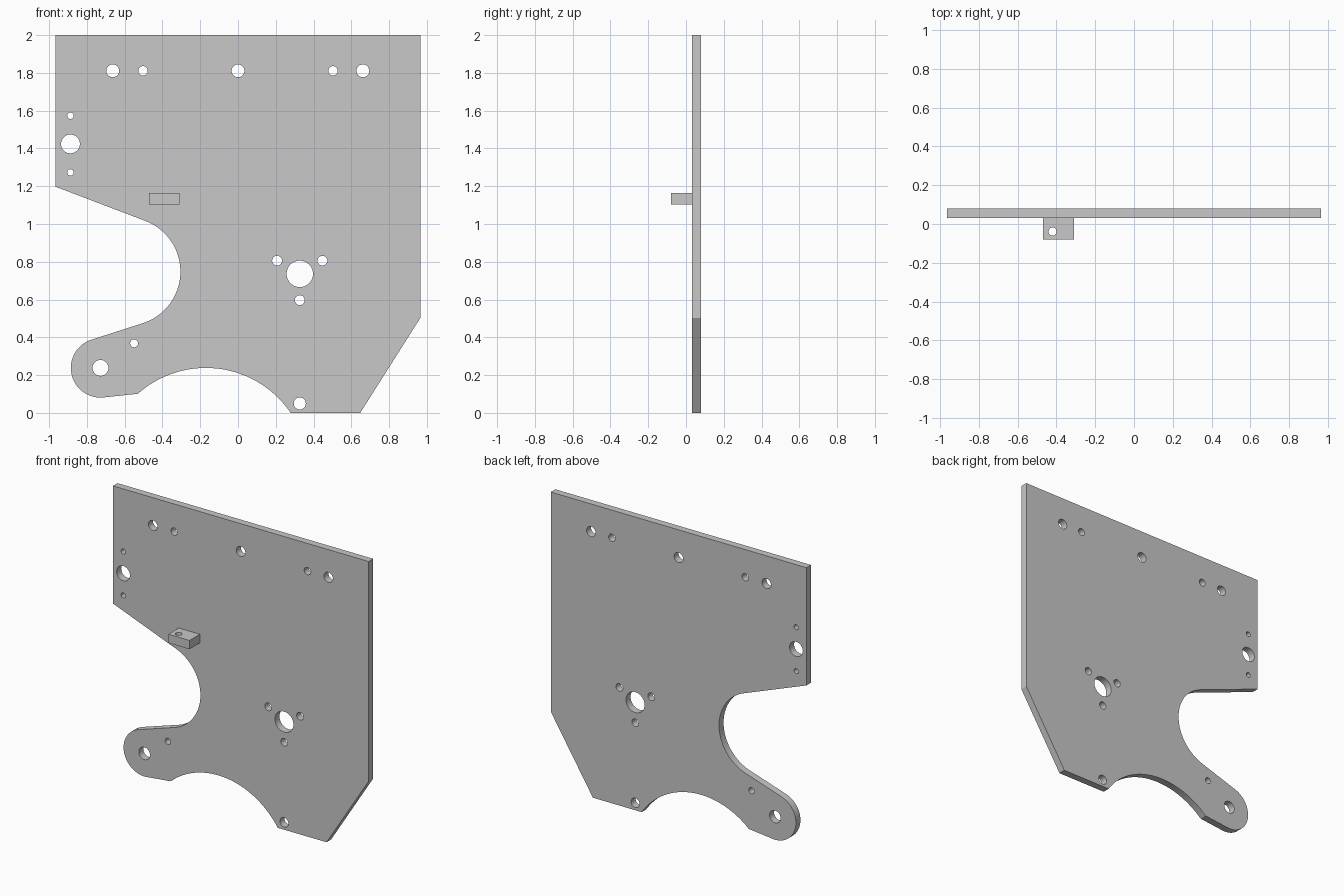
import bpy, bmesh
from math import radians, cos, sin
from mathutils import Matrix

cube = bpy.data.objects.get("Cube")
if cube:
    bpy.data.objects.remove(cube, do_unlink=True)

grey = bpy.data.materials.new("light_grey")
grey.use_nodes = True
grey.diffuse_color = (0.578, 0.578, 0.578, 1)
grey.node_tree.nodes["Principled BSDF"].inputs["Base Color"].default_value = grey.diffuse_color


def arc(cx, cy, r, start, end, steps=32):
    """Points along an arc, angles in degrees."""
    angles = [radians(start + (end - start) * i / steps) for i in range(steps + 1)]
    return [(cx + r * cos(a), cy + r * sin(a)) for a in angles]


def pierced_sheet(name, outline, holes, thickness, matrix):
    """Extrude a flat outline with round holes, centred on its own plane."""
    curve = bpy.data.curves.new(name + "_profile", 'CURVE')
    curve.dimensions = '2D'
    curve.fill_mode = 'BOTH'
    curve.extrude = thickness / 2
    for loop in [outline] + [arc(x, y, r, 0, 360)[:-1] for x, y, r in holes]:
        spline = curve.splines.new('POLY')
        spline.points.add(len(loop) - 1)
        for point, (x, y) in zip(spline.points, loop):
            point.co = (x, y, 0, 1)
        spline.use_cyclic_u = True
    helper = bpy.data.objects.new(name + "_profile", curve)
    bpy.context.collection.objects.link(helper)
    bpy.context.view_layer.update()
    evaluated = helper.evaluated_get(bpy.context.evaluated_depsgraph_get())
    mesh = bpy.data.meshes.new_from_object(evaluated)
    bpy.data.objects.remove(helper, do_unlink=True)
    bm = bmesh.new()
    bm.from_mesh(mesh)
    bmesh.ops.remove_doubles(bm, verts=bm.verts, dist=0.0001)
    bmesh.ops.transform(bm, matrix=matrix, verts=bm.verts)
    bmesh.ops.recalc_face_normals(bm, faces=bm.faces)
    bm.to_mesh(mesh)
    bm.free()
    mesh.materials.clear()
    mesh.materials.append(grey)
    obj = bpy.data.objects.new(name, mesh)
    bpy.context.collection.objects.link(obj)
    bpy.ops.object.select_all(action='DESELECT')
    obj.select_set(True)
    bpy.context.view_layer.objects.active = obj
    bpy.ops.object.shade_smooth_by_angle(angle=radians(30))


# Side plate: straight corners, bottom arch, rounded arm and round bay
outline = [(-0.965, 2), (0.965, 2), (0.965, 0.502), (0.647, 0)]
outline += arc(-0.17, -0.304, 0.542, 34.1, 131.6, 48)
outline += arc(-0.728, 0.238, 0.157, -84, -253)
outline += arc(-0.592, 0.748, 0.287, -73, 70, 48)
outline += [(-0.965, 1.197)]

# Top row, left edge, shaft hole with its screws, arm and foot
holes = [(x, 1.811, r) for x, r in
         ((-0.663, 0.034), (-0.503, 0.025), (0, 0.034), (0.503, 0.025), (0.661, 0.034))]
holes += [(-0.887, z, r) for z, r in ((1.573, 0.017), (1.424, 0.05), (1.273, 0.017))]
holes += [(0.327, 0.736, 0.07), (0.207, 0.806, 0.026), (0.447, 0.806, 0.026), (0.327, 0.597, 0.026)]
holes += [(-0.55, 0.368, 0.021), (-0.728, 0.238, 0.042), (0.327, 0.05, 0.032)]

upright = Matrix.Translation((0, 0.055, 0)) @ Matrix.Rotation(radians(90), 4, 'X')
pierced_sheet("side_plate", outline, holes, 0.049, upright)

# Small pierced tab on the front face
tab = [(-0.47, -0.08), (-0.31, -0.08), (-0.31, 0.0305), (-0.47, 0.0305)]
pierced_sheet("front_tab", tab, [(-0.42, -0.039, 0.021)], 0.06, Matrix.Translation((0, 0, 1.133)))
